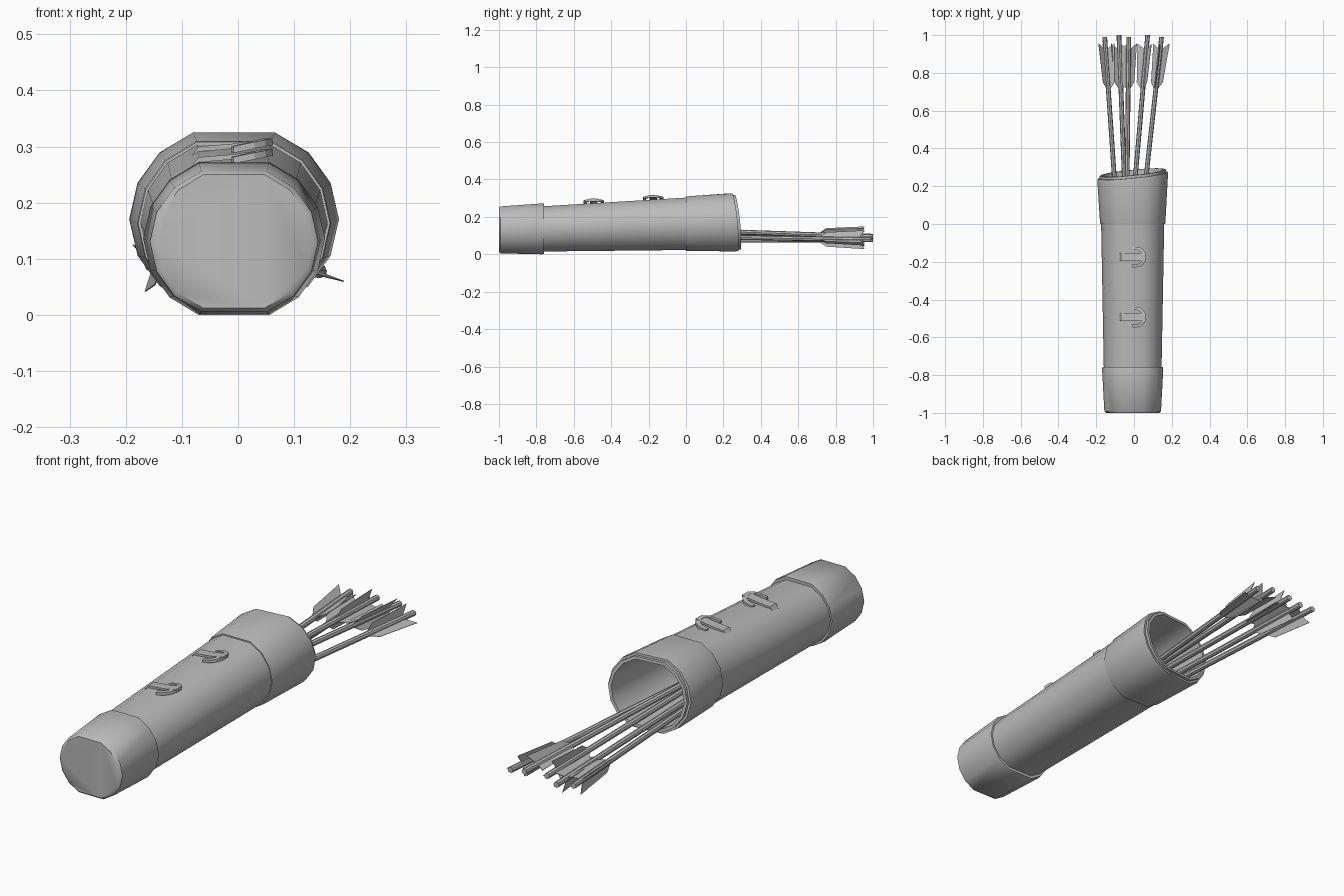
import bpy, bmesh
from math import radians, cos, sin
from mathutils import Vector

old = bpy.data.objects.get("Cube")
if old:
    bpy.data.objects.remove(old)

grey = bpy.data.materials.new("plain grey")
grey.use_nodes = True
colour = (0.5, 0.5, 0.5, 1)
grey.diffuse_color = colour
grey.node_tree.nodes["Principled BSDF"].inputs["Base Color"].default_value = colour

CX = -0.007


def finish(name, bm, smooth=True, fix_normals=True):
    if fix_normals:
        bmesh.ops.recalc_face_normals(bm, faces=bm.faces)
    mesh = bpy.data.meshes.new(name)
    bm.to_mesh(mesh)
    bm.free()
    mesh.materials.append(grey)
    ob = bpy.data.objects.new(name, mesh)
    bpy.context.collection.objects.link(ob)
    if smooth:
        bpy.ops.object.select_all(action='DESELECT')
        ob.select_set(True)
        bpy.context.view_layer.objects.active = ob
        bpy.ops.object.shade_smooth_by_angle(angle=radians(42))
    return ob


# Fourteen-sided outline with a broad flat top and bottom
quarter = [(1, 0), (0.92, 0.42), (0.71, 0.77), (0.39, 1)]
half = quarter + [(-x, z) for x, z in reversed(quarter)]
outline = half + [(x, -z) for x, z in reversed(half[1:-1])]


def bridge(bm, a, b):
    n = len(a)
    for i in range(n):
        bm.faces.new((a[i], a[(i + 1) % n], b[(i + 1) % n], b[i]))


def tube(name, sections, caps=False, loop=False):
    """Each section: y, half width, lowest z, highest z, slanted end or not."""
    bm = bmesh.new()
    rings = []
    for y, hw, low, high, slant in sections:
        ring = []
        for u, v in outline:
            x, z = u * hw, (low + high) / 2 + v * (high - low) / 2
            shift = 0.1 * x - 0.1 * (z - 0.17) if slant else 0
            ring.append(bm.verts.new((CX + x, y + shift, z)))
        rings.append(ring)
    for a, b in zip(rings, rings[1:]):
        bridge(bm, a, b)
    if loop:
        bridge(bm, rings[-1], rings[0])
    if caps:
        bm.faces.new(rings[0])
        bm.faces.new(rings[-1])
    return finish(name, bm)


# Hollow body, from outer base round the mouth to the inner floor
tube("quiver_body", [
    (-0.97, 0.146, 0.015, 0.245, False),
    (-0.76, 0.153, 0.015, 0.257, False),
    (0.0, 0.167, 0.023, 0.303, False),
    (0.272, 0.176, 0.027, 0.316, True),
    (0.272, 0.163, 0.038, 0.304, True),
    (0.0, 0.153, 0.036, 0.29, False),
    (-0.95, 0.134, 0.026, 0.236, False)], caps=True)

# Bottom sleeve
tube("bottom_cap", [
    (-1.0, 0.140, 0.012, 0.25, False),
    (-0.992, 0.150, 0.005, 0.256, False),
    (-0.768, 0.162, 0.0, 0.272, False),
    (-0.758, 0.160, 0.003, 0.27, False),
    (-0.758, 0.150, 0.014, 0.258, False)], caps=True)

# Mouth sleeve
tube("mouth_band", [
    (0.0, 0.165, 0.026, 0.302, False),
    (0.0, 0.171, 0.018, 0.308, False),
    (0.008, 0.173, 0.017, 0.31, False),
    (0.245, 0.187, 0.016, 0.325, True),
    (0.258, 0.185, 0.018, 0.324, True),
    (0.258, 0.174, 0.028, 0.315, True)], loop=True)


def ribbon(bm, rails):
    """Closed bar from a list of four-corner cross-sections."""
    rows = [[bm.verts.new(p) for p in r] for r in rails]
    for a, b in zip(rows, rows[1:]):
        bridge(bm, a, b)
    bm.faces.new(rows[0])
    bm.faces.new(rows[-1])


# Strap tabs and half-ring buckles
for label, y0, top in (("front", -0.493, 0.275), ("rear", -0.175, 0.294)):
    bm = bmesh.new()
    path = [(-0.084, -0.012), (-0.07, 0.006), (-0.01, 0.011), (0.03, 0.017), (0.062, 0.023)]
    ribbon(bm, [[(x, y0 - 0.021, top + z), (x, y0 + 0.021, top + z),
                 (x, y0 + 0.021, top + z - 0.009), (x, y0 - 0.021, top + z - 0.009)]
                for x, z in path])
    finish(label + "_strap", bm, False)

    bm = bmesh.new()
    arc = [(-0.012, 0.052), (0.025, 0.050), (0.045, 0.037), (0.058, 0.018)]
    arc += [(x, -y) for x, y in reversed(arc)]
    rails = []
    for x, y in arc:
        z = top + 0.004 + 0.2 * x
        inner = (x - 0.012 * max(0, x) / 0.05, y0 + y * 0.76)
        outer = (x + 0.004, y0 + y * 1.06)
        rails.append([(*outer, z + 0.005), (*inner, z + 0.005),
                      (*inner, z - 0.007), (*outer, z - 0.007)])
    ribbon(bm, rails)
    finish(label + "_buckle", bm, False)

# Arrows: shaft at the mouth, nock end, and the turn of the three vanes
arrows = [
    ((-0.105, 0.26, 0.085), (-0.155, 0.99, 0.09), 135),
    ((-0.052, 0.26, 0.075), (-0.08, 1.0, 0.078), 30),
    ((-0.036, 0.26, 0.115), (-0.028, 0.99, 0.098), 90),
    ((0.008, 0.26, 0.12), (0.072, 1.0, 0.095), 60),
    ((0.065, 0.26, 0.09), (0.146, 0.99, 0.078), -22),
]
vane = [(0.71, 0.008), (0.75, 0.036), (0.955, 0.05), (0.925, 0.008)]

for i, (mouth, nock, turn) in enumerate(arrows, 1):
    mouth, nock = Vector(mouth), Vector(nock)
    step = (nock - mouth) / (nock.y - mouth.y)
    side = Vector((1, 0, 0))

    def at(y):
        return nock + step * (y - nock.y)

    bm = bmesh.new()
    rings = []
    for y in (-0.9, nock.y):
        rings.append([bm.verts.new(at(y) + 0.0125 * Vector((cos(radians(a)), 0, sin(radians(a)))))
                      for a in range(0, 360, 45)])
    bridge(bm, *rings)
    for ring in rings:
        bm.faces.new(ring)
    finish(f"arrow_shaft_{i}", bm).data.polygons.foreach_get

    # Thin double-faced feathers
    bm = bmesh.new()
    for k in range(3):
        a = radians(turn + 120 * k)
        out = Vector((cos(a), 0, sin(a)))
        thick = Vector((-sin(a), 0, cos(a))) * 0.001
        plates = [[bm.verts.new(at(y) + out * r + thick * s) for y, r in vane] for s in (1, -1)]
        bridge(bm, *plates)
        for plate in plates:
            bm.faces.new(plate)
    finish(f"arrow_feathers_{i}", bm, False)
